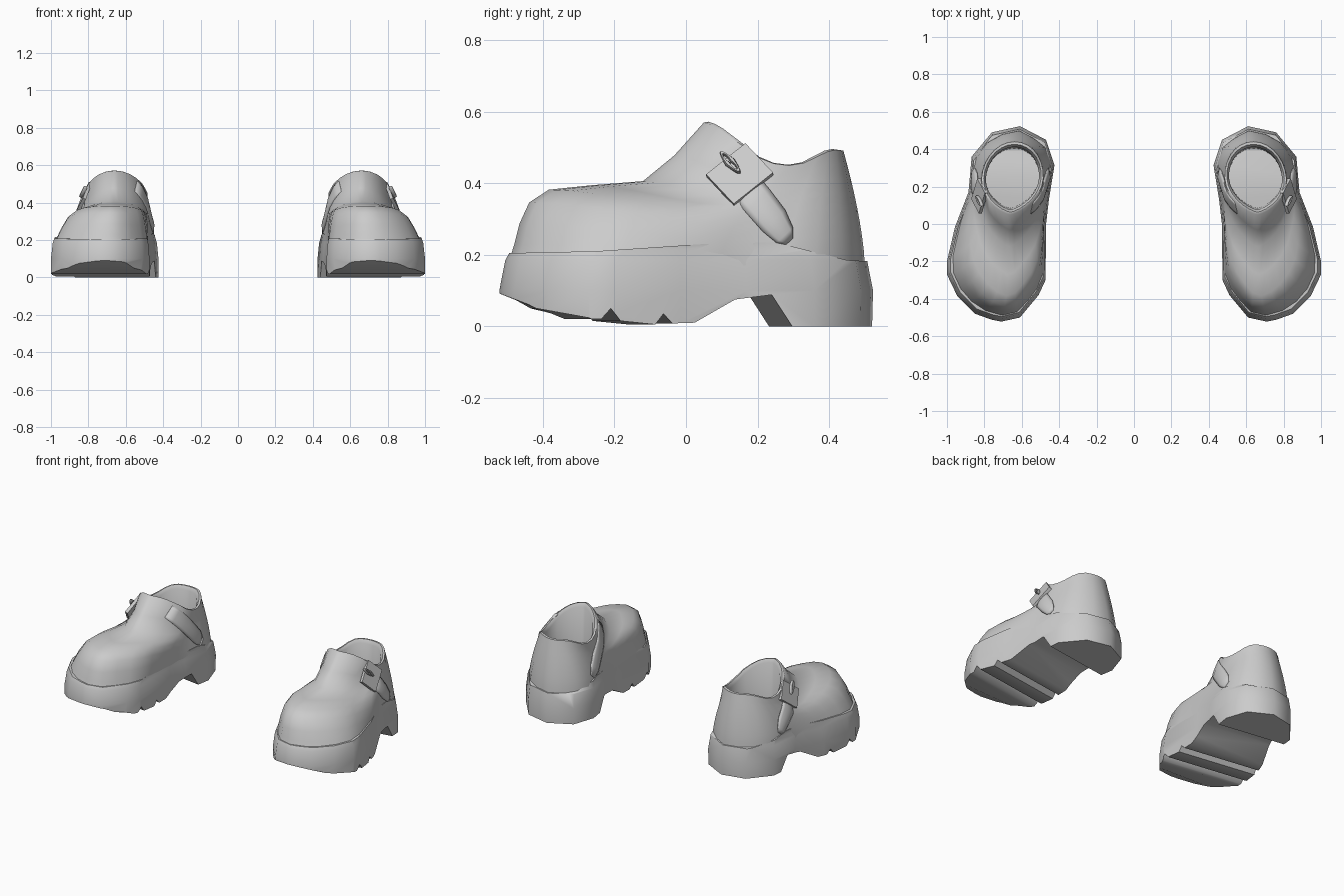
import bpy, bmesh, math
from mathutils import Vector
from mathutils.bvhtree import BVHTree

if "Cube" in bpy.data.objects:
    bpy.data.objects.remove(bpy.data.objects["Cube"])

grey = bpy.data.materials.new("grey leather")
grey.diffuse_color = (0.6, 0.6, 0.6, 1)
grey.use_nodes = True
grey.node_tree.nodes["Principled BSDF"].inputs["Base Color"].default_value = grey.diffuse_color


def make(name, verts, faces, angle=40):
    me = bpy.data.meshes.new(name)
    me.from_pydata([tuple(v) for v in verts], [], faces)
    bm = bmesh.new()
    bm.from_mesh(me)
    bmesh.ops.recalc_face_normals(bm, faces=bm.faces)
    bm.to_mesh(me)
    bm.free()
    me.materials.append(grey)
    ob = bpy.data.objects.new(name, me)
    bpy.context.collection.objects.link(ob)
    shade(me, angle)
    return ob


def shade(me, angle):
    me.shade_smooth()
    me.set_sharp_from_angle(angle=math.radians(angle))


def mirror(ob):
    ob.modifiers.new("pair", 'MIRROR').use_axis = (True, False, False)


def loft(rings, cap_start=True, cap_end=True):
    n = len(rings[0])
    verts = [v for r in rings for v in r]
    faces = [(k*n + i, k*n + (i+1) % n, (k+1)*n + (i+1) % n, (k+1)*n + i)
             for k in range(len(rings)-1) for i in range(n)]
    if cap_start:
        faces.append(tuple(range(n)))
    if cap_end:
        faces.append(tuple(range((len(rings)-1)*n, len(rings)*n)))
    return verts, faces


def interp(table, t):
    for (a, p), (b, q) in zip(table, table[1:]):
        if t <= b:
            return p + (q - p) * max(0, (t - a) / (b - a))
    return table[-1][1]


def resample(pts, n):
    # n evenly spaced points along a polyline, without the last one
    d = [0]
    for a, b in zip(pts, pts[1:]):
        d.append(d[-1] + math.dist(a, b))
    return [tuple(interp([(l, p[k]) for l, p in zip(d, pts)], d[-1]*i/n)
                  for k in (0, 1)) for i in range(n)]


# Plan outline: toe to heel along the outer side, then back on the inner side
outer = [(.71, -.522), (.76, -.512), (.85, -.48), (.945, -.385), (1, -.27),
         (1, -.2), (.957, -.015), (.885, .17), (.868, .36), (.76, .49), (.61, .523)]
inner = [(.61, .523), (.47, .45), (.425, .315), (.455, .13), (.47, 0),
         (.473, -.3), (.51, -.38), (.61, -.5), (.71, -.522)]


def scaled(pts, f, z):
    return [(.7 + (x - .7)*f, y*f, z) for x, y in pts]


# Sole: flared plan shape cut by the side profile with treads and heel
plan = outer[:-1] + inner[:-1]
sole = make("sole", *loft([scaled(plan, .99, -.1), scaled(plan, .995, 0), scaled(plan, 1, .1),
                           scaled(plan, .968, .185), scaled(plan, .935, .215), scaled(plan, .92, .3)]))
tread = [(-.42, .05), (-.28, .02), (-.255, .02), (-.228, .05), (-.2, .015), (-.1, .005),
         (-.076, .035), (-.05, .008), (.015, .01), (.135, .075), (.24, .088), (.298, 0)]
upper_edge = [(.7, .172), (.45, .185), (.25, .235), (.05, .23), (-.25, .21), (-.7, .2)]


def side_profile(x):
    slant = .15 * (x - .88)
    mid = [(x, y + slant*(1 if y > -.3 else .3), z) for y, z in tread]
    return ([(x, -.7, .16), (x, -.523, .092)] + mid + [(x, .7, 0)]
            + [(x, y, z) for y, z in upper_edge])


cutter = make("sole_profile_cutter", *loft([side_profile(.3), side_profile(1.1)]))
cutter.hide_render = True
mod = sole.modifiers.new("profile", 'BOOLEAN')
mod.operation = 'INTERSECT'
mod.solver = 'EXACT'
mod.object = cutter
bpy.context.view_layer.update()
cut = bpy.data.meshes.new_from_object(sole.evaluated_get(bpy.context.evaluated_depsgraph_get()))
sole.modifiers.clear()
sole.data = cut
shade(cut, 50)
bpy.data.objects.remove(cutter)
mirror(sole)

# Upper: rings morph from the sole outline to the collar
H = 14
base = [(.7 + (x - .7)*.956, y*.956) for x, y in resample(outer, H) + resample(inner, H)]
collar_z = [(.05, .57), (.08, .56), (.165, .50), (.22, .458), (.31, .447), (.41, .495), (.45, .49)]
# rows: pull along x, pull along y, height share
toe_path = [(0, 0, 0), (.1, .035, .15), (.22, .06, .29), (.38, .11, .44), (.58, .21, .53),
            (.78, .42, .56), (.93, .69, .59), (1, .85, .77), (1, 1, 1)]
rings = [[] for _ in toe_path]
lips = [[], [], []]
for i, (bx, by) in enumerate(base):
    a = math.pi * i / H
    side = math.sin(a)
    if math.cos(a) > 0:     # the tongue end of the collar is narrower
        side = math.copysign(abs(side)**1.4, side)
    cx = .65 + .012*math.cos(a) + .165*side
    cy = .245 - .195*math.cos(a)
    cz = interp(collar_z, cy)
    w = interp([(-.15, 1), (.15, 0)], by)
    z0 = .17
    for k, (sx, sy, h) in enumerate(toe_path):
        t = k / (len(toe_path) - 1)
        rear = t**1.5*(1 - w)
        h2 = h*w + t*(1 - w)
        rings[k].append((bx + (cx-bx)*(sx*w + rear), by + (cy-by)*(sy*w + rear),
                         z0 + (cz-z0)*h2))
    # rolled edge and lining
    for ring, f, dz in ((lips[0], .93, .002), (lips[1], .86, -.02)):
        ring.append((.65 + (cx-.65)*f, .245 + (cy-.245)*f, cz + dz))
    lips[2].append((.65 + (cx-.65)*.86, .245 + (cy-.245)*.82, .2))
upper = make("upper", *loft(rings + lips, cap_start=False), angle=60)
bpy.context.view_layer.update()
tree = BVHTree.FromObject(upper, bpy.context.evaluated_depsgraph_get())
mirror(upper)


def on_side(y, z, side, lift):
    # point on the side of the upper, pushed outward
    start = Vector((.65 + side, y, z))
    hit = tree.ray_cast(start, Vector((-side, 0, 0)))[0]
    return (hit.x if hit else .65 + side*.12) + side*lift


def band(name, path, side, thick):
    # path rows: y, z, half width, lift at the middle
    verts, m = [], 7
    for y, z, half, lift in path:
        for j in range(m):
            u = 2*j/(m - 1) - 1
            py, pz = y + u*half*.72, z + u*half*.69
            verts.append((on_side(py, pz, side, lift*(1 - .8*u*u)), py, pz))
    faces = [(r*m+j, r*m+j+1, (r+1)*m+j+1, (r+1)*m+j)
             for r in range(len(path)-1) for j in range(m-1)]
    ob = make(name, verts, faces, 60)
    solid = ob.modifiers.new("thickness", 'SOLIDIFY')
    solid.thickness = thick
    solid.offset = 0
    mirror(ob)


# Straps on both sides
band("outer_strap", [(.15, .41, .045, .008), (.20, .35, .045, .013), (.245, .295, .042, .016),
                     (.275, .255, .03, .011), (.288, .238, .012, .0)], 1, .009)
band("inner_strap", [(.085, .488, .04, .0), (.115, .455, .044, .004), (.16, .40, .045, .009),
                     (.21, .34, .045, .012), (.255, .285, .042, .012), (.285, .245, .02, .0)], -1, .009)

# Buckle plate lying on the outer strap
c = Vector((on_side(.15, .42, 1, .016), .15, .425))
along = Vector((on_side(.19, .37, 1, 0) - on_side(.12, .45, 1, 0), .08, -.085)).normalized()
across = Vector((-.25, .75, .66))
across = (across - along*across.dot(along)).normalized()
out = across.cross(along)
if out.x < 0:
    out = -out
corners = [c + along*i*.06 + across*j*.072 for i, j in ((-1, -1), (1, -1), (1, 1), (-1, 1))]
mirror(make("buckle_plate", *loft([[p - out*.012 for p in corners], [p + out*.006 for p in corners]])))

# Buckle loop: slim elongated ring standing on the plate
loop = []
for i in range(16):
    a = math.tau*i/16
    radial = along*math.cos(a)*.036 + across*math.sin(a)*.008
    d = radial.normalized()
    loop.append([c - along*.04 + out*.014 + radial
                 + d*.008*math.cos(b) + out*.011*math.sin(b)
                 for b in (math.tau*j/6 for j in range(6))])
mirror(make("buckle_loop", *loft(loop + [loop[0]], False, False), angle=60))
